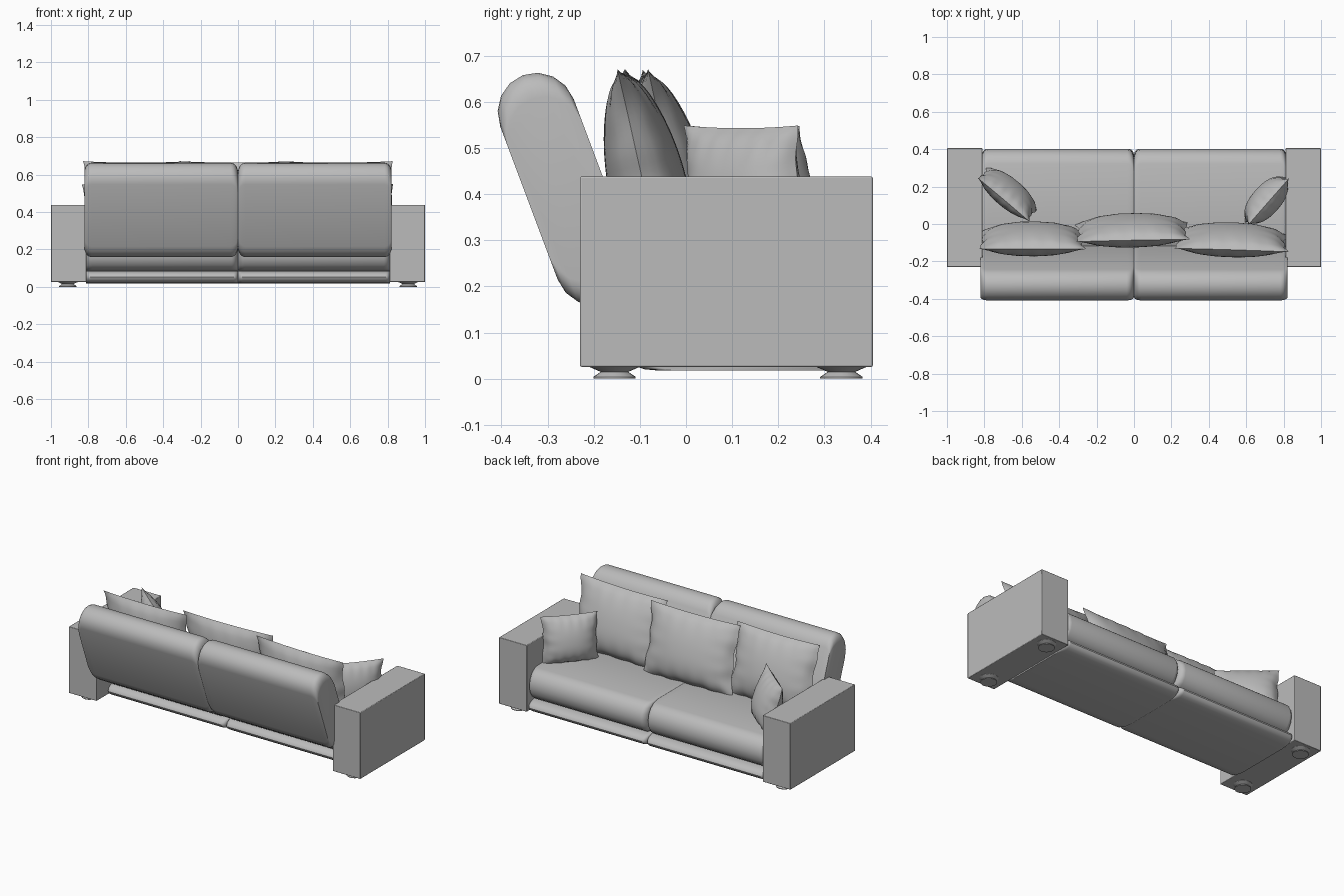
import bpy, bmesh, math
from mathutils import Matrix, Vector

if "Cube" in bpy.data.objects:
    bpy.data.objects.remove(bpy.data.objects["Cube"])

fabric = bpy.data.materials.new("grey fabric")
fabric.use_nodes = True
GREY = (0.5, 0.5, 0.5, 1)
fabric.diffuse_color = GREY
fabric.node_tree.nodes["Principled BSDF"].inputs["Base Color"].default_value = GREY


def finish(name, bm):
    bmesh.ops.recalc_face_normals(bm, faces=bm.faces)
    mesh = bpy.data.meshes.new(name)
    bm.to_mesh(mesh)
    bm.free()
    mesh.materials.append(fabric)
    ob = bpy.data.objects.new(name, mesh)
    bpy.context.collection.objects.link(ob)
    bpy.ops.object.select_all(action="DESELECT")
    ob.select_set(True)
    bpy.context.view_layer.objects.active = ob
    bpy.ops.object.shade_smooth_by_angle(angle=math.radians(40))
    return ob


def box(name, low, high, bevel):
    bm = bmesh.new()
    bmesh.ops.create_cube(bm, size=1)
    for v in bm.verts:
        v.co = [l + (c + 0.5) * (h - l) for c, l, h in zip(v.co, low, high)]
    mod = finish(name, bm).modifiers.new("soft edges", "BEVEL")
    mod.width, mod.segments = bevel, 2


def slab(name, half_width, centre, axis, half_length, half_thick, rounding, notch, steps=8):
    """Two joined cushions with round ends, drawn in at the middle and the sides."""
    bm = bmesh.new()
    along = Vector((0, *axis)).normalized()
    across = Vector((1, 0, 0)).cross(along)
    profile = []
    for end in (1, -1):
        for k in range(steps + 1):
            a = math.pi * (k / steps - 0.5)
            profile.append((end, half_length - rounding + rounding * math.cos(a), end * half_thick * math.sin(a)))
    # Sections of one half, from the middle out: (x, how far the round ends draw in)
    curve = [(notch * 0.7 * (1 - math.cos(t)), notch * (1 - math.sin(t)))
             for t in (math.pi / 2 * k / 5 for k in range(6))]
    half = curve + [(half_width - dx, s) for dx, s in reversed(curve)]
    sections = [(-x, s) for x, s in reversed(half[1:])] + half
    rings = []
    for x, shrink in sections:
        origin = Vector((x, *centre))
        rings.append([bm.verts.new(origin + along * end * (d - shrink) + across * h) for end, d, h in profile])
    count = len(profile)
    for a, b in zip(rings, rings[1:]):
        for i in range(count):
            j = (i + 1) % count
            bm.faces.new((a[i], a[j], b[j], b[i]))
    bm.faces.new(rings[0])
    bm.faces.new(rings[-1])
    finish(name, bm)


def foot(name, x, y):
    bm = bmesh.new()
    profile = [(0, 0), (0.046, 0), (0.046, 0.004), (0.03, 0.015), (0.053, 0.025), (0.053, 0.03), (0, 0.03)]
    verts = [bm.verts.new((r, 0, z)) for r, z in profile]
    edges = [bm.edges.new(pair) for pair in zip(verts, verts[1:])]
    bmesh.ops.spin(bm, geom=verts + edges, axis=(0, 0, 1), cent=(0, 0, 0),
                   angle=math.tau, steps=20, use_duplicate=False)
    bmesh.ops.remove_doubles(bm, verts=bm.verts, dist=0.0001)
    bmesh.ops.translate(bm, verts=bm.verts, vec=(x, y, 0))
    finish(name, bm)


def pillow(name, centre, width, height, depth, lean, yaw, n=28):
    """Two puffed sheets joined at a thin, slightly hollow and wavy rim."""
    bm = bmesh.new()
    place = (Matrix.Translation(centre) @ Matrix.Rotation(yaw, 4, "Z")
             @ Matrix.Rotation(lean, 4, "X"))
    for side in (-1, 1):
        rows = []
        for j in range(n + 1):
            row = []
            for i in range(n + 1):
                u, v = 2 * i / n - 1, 2 * j / n - 1
                wave = 0.015 * math.sin(9 * v) * u ** 4
                x = u * (1 - 0.07 * (1 - v * v) * u * u) + wave
                z = v * (1 - 0.04 * (1 - u * u) * v * v) + 0.02 * math.sin(14 * u) * v ** 4 * (v < 0)
                # Puffed middle, fuller low down, with a thin flange round it
                fu, fv = (max(0, 1 - abs(1.05 * t) ** 2.2) for t in (u, v))
                puff = (fu * fv) ** 0.55 * (1 - 0.27 * v)
                crease = 1 + 0.15 * math.sin(u * 19) * v ** 4 + 0.06 * math.sin(v * 15) * u ** 4
                rim = 0.003 if max(abs(u), abs(v)) < 0.999 else 0
                y = side * (puff * crease * depth / 2 + rim)
                row.append(bm.verts.new(place @ Vector((x * width / 2, y, z * height / 2))))
            rows.append(row)
        for a, b in zip(rows, rows[1:]):
            for i in range(n):
                bm.faces.new((a[i], a[i + 1], b[i + 1], b[i]))
    bmesh.ops.remove_doubles(bm, verts=bm.verts, dist=0.0002)
    finish(name, bm)


# Arms and feet
for s, side in ((-1, "right"), (1, "left")):
    lo, hi = sorted((s * 0.81, s))
    box(side + "_arm", (lo, -0.23, 0.026), (hi, 0.405, 0.438), 0.003)
    foot(side + "_back_foot", s * 0.91, -0.155)
    foot(side + "_front_foot", s * 0.91, 0.337)

# Base, seat cushions and backrest
slab("base", 0.813, (0.134, 0.052), (1, 0), 0.267, 0.034, 0.07, 0.035)
slab("seat_cushions", 0.815, (0.121, 0.181), (1, 0), 0.281, 0.093, 0.08, 0.05)
slab("backrest", 0.822, (-0.261, 0.411), (-0.351, 0.936), 0.264, 0.085, 0.087, 0.055)

# Large back pillows
pillow("right_back_pillow", (-0.545, -0.088, 0.463), 0.57, 0.427, 0.158, 0.22, 0)
pillow("left_back_pillow", (0.52, -0.093, 0.463), 0.61, 0.427, 0.158, 0.22, -0.03)
pillow("middle_back_pillow", (-0.01, -0.042, 0.463), 0.61, 0.427, 0.155, 0.22, 0.02)

# Small corner pillows
pillow("right_small_pillow", (-0.675, 0.16, 0.4), 0.36, 0.305, 0.135, 0.25, -0.7)
pillow("left_small_pillow", (0.71, 0.126, 0.402), 0.33, 0.295, 0.145, 0.08, 0.85)
